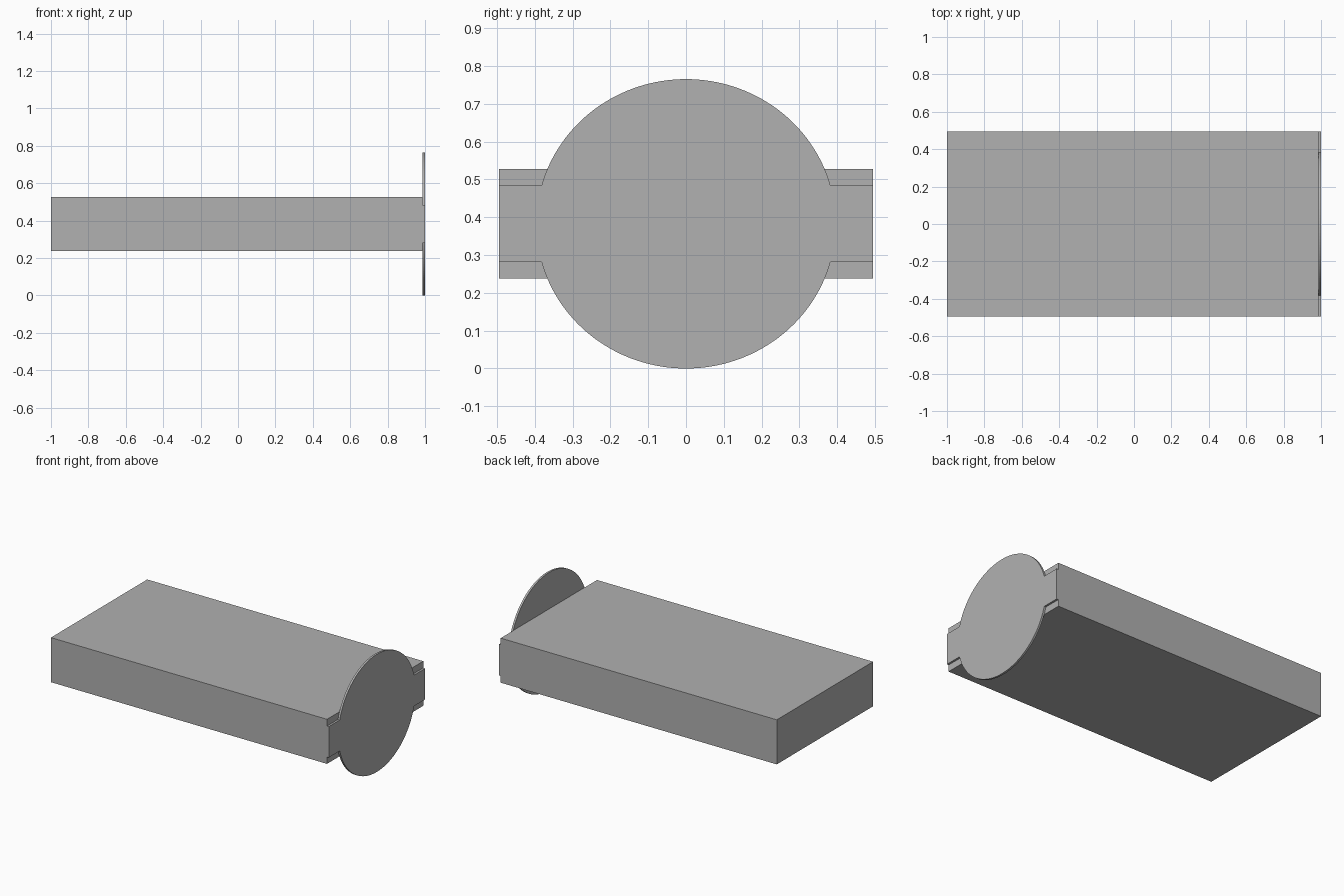
import bpy
import bmesh
import math

default = bpy.data.objects.get("Cube")
if default:
    bpy.data.objects.remove(default, do_unlink=True)

HALF_Y = 0.495
MID_Z = 0.3825
BODY_END = 0.987

grey = bpy.data.materials.new("plain grey")
grey.use_nodes = True
colour = (0.44, 0.44, 0.44, 1)
grey.diffuse_color = colour
grey.node_tree.nodes["Principled BSDF"].inputs["Base Color"].default_value = colour


def extrude_x(name, outline, x0, x1):
    """Extrude a (y, z) outline along x into a closed solid."""
    bm = bmesh.new()
    face = bm.faces.new([bm.verts.new((x0, y, z)) for y, z in outline])
    moved = bmesh.ops.extrude_face_region(bm, geom=[face])["geom"]
    verts = [v for v in moved if isinstance(v, bmesh.types.BMVert)]
    bmesh.ops.translate(bm, verts=verts, vec=(x1 - x0, 0, 0))
    bmesh.ops.recalc_face_normals(bm, faces=bm.faces)
    mesh = bpy.data.meshes.new(name)
    bm.to_mesh(mesh)
    bm.free()
    mesh.materials.append(grey)
    obj = bpy.data.objects.new(name, mesh)
    bpy.context.collection.objects.link(obj)
    return obj


def rectangle(half_y, half_z):
    return [(sy * half_y, MID_Z + sz * half_z)
            for sy, sz in ((-1, -1), (1, -1), (1, 1), (-1, 1))]


# Long slab
extrude_x("slab_body", rectangle(HALF_Y, 0.145), -1, BODY_END)

# End plate: round middle with a straight tab on each side
RADIUS_Y, RADIUS_Z, TAB = 0.396, 0.3825, 0.101
STEPS = 64
start = math.asin(TAB / RADIUS_Z)
arc = []
for i in range(STEPS + 1):
    a = start + (math.pi - 2 * start) * i / STEPS
    arc.append((RADIUS_Y * math.cos(a), RADIUS_Z * math.sin(a)))
upper = [(HALF_Y, TAB)] + arc + [(-HALF_Y, TAB)]
lower = [(-y, -z) for y, z in upper]
extrude_x("end_plate", [(y, MID_Z + z) for y, z in upper + lower], BODY_END, 1)
